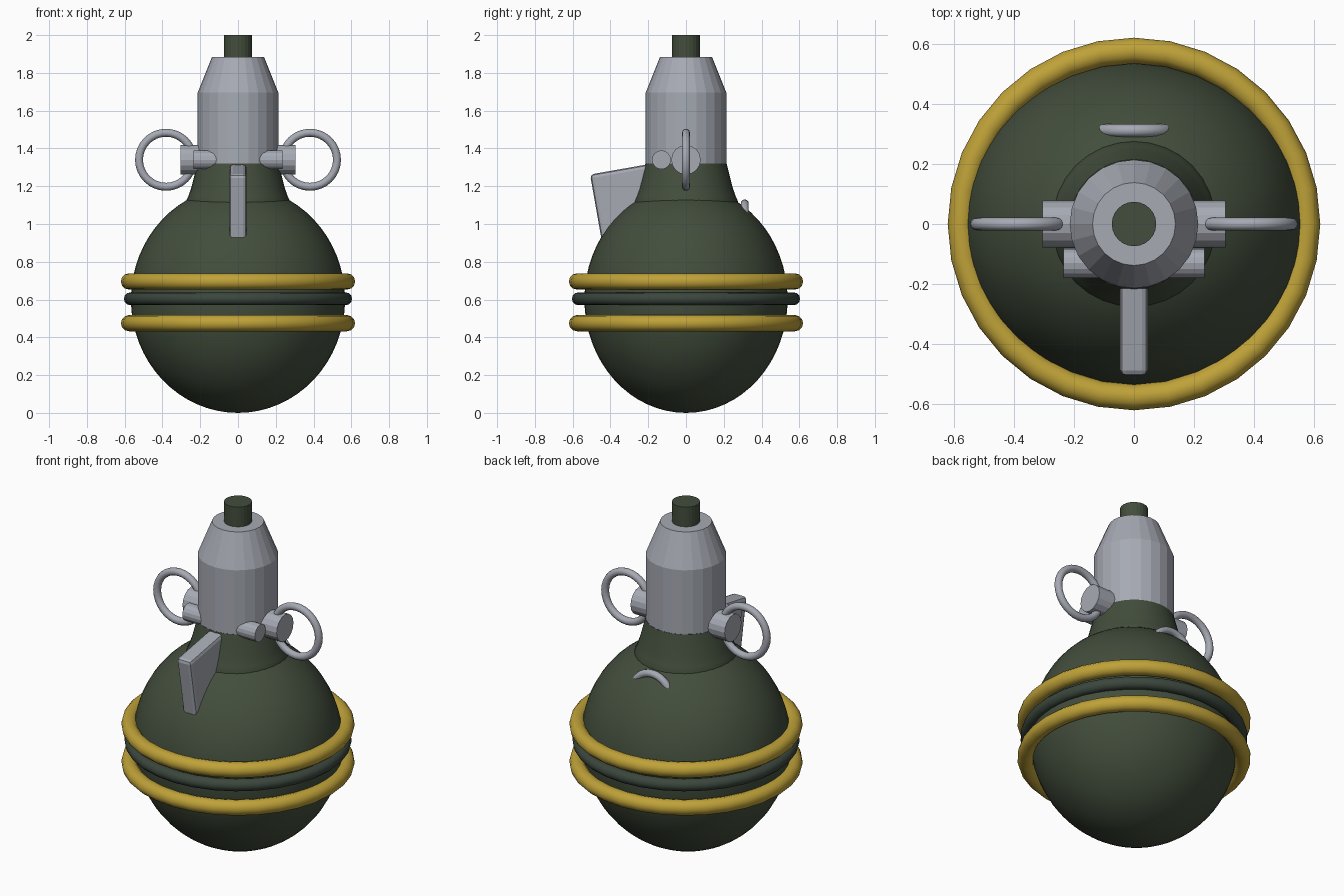
import bpy, math

if "Cube" in bpy.data.objects:
    bpy.data.objects.remove(bpy.data.objects["Cube"])


def material(name, rgb):
    m = bpy.data.materials.new(name)
    m.diffuse_color = (*rgb, 1)
    m.use_nodes = True
    m.node_tree.nodes["Principled BSDF"].inputs["Base Color"].default_value = m.diffuse_color
    return m


GREEN = material("olive green", (0.055, 0.075, 0.045))
DARK = material("dark green", (0.043, 0.062, 0.046))
YELLOW = material("yellow", (0.52, 0.36, 0.04))
GREY = material("grey metal", (0.38, 0.40, 0.45))


def finish(name, mat, smooth=True):
    o = bpy.context.object
    o.name = name
    o.data.materials.append(mat)
    if smooth:
        bpy.ops.object.shade_smooth_by_angle(angle=math.radians(35))
    return o


def lathe(name, profile, n, mat, smooth):
    """Closed solid of revolution about z from (radius, z) points."""
    verts, faces = [], []
    for r, z in profile:
        for i in range(n):
            a = 2 * math.pi * i / n
            verts.append((r * math.cos(a), r * math.sin(a), z))
    for k in range(len(profile) - 1):
        for i in range(n):
            j = (i + 1) % n
            faces.append((k * n + i, k * n + j, (k + 1) * n + j, (k + 1) * n + i))
    faces.append(tuple(reversed(range(n))))
    faces.append(tuple(range((len(profile) - 1) * n, len(profile) * n)))
    me = bpy.data.meshes.new(name)
    me.from_pydata(verts, [], faces)
    o = bpy.data.objects.new(name, me)
    bpy.context.collection.objects.link(o)
    bpy.ops.object.select_all(action='DESELECT')
    bpy.context.view_layer.objects.active = o
    o.select_set(True)
    return finish(name, mat, smooth)


def torus(name, loc, major, minor, mat, upright=False, seg=32):
    bpy.ops.mesh.primitive_torus_add(
        location=loc, major_radius=major, minor_radius=minor,
        major_segments=seg, minor_segments=12,
        rotation=(math.pi / 2 if upright else 0, 0, 0))
    return finish(name, mat)


def x_cylinder(name, x0, x1, y, z, r):
    bpy.ops.mesh.primitive_cylinder_add(
        vertices=16, radius=r, depth=abs(x1 - x0),
        location=((x0 + x1) / 2, y, z), rotation=(0, math.pi / 2, 0))
    return finish(name, GREY, False)


# Body, slightly narrower front to back
bpy.ops.mesh.primitive_uv_sphere_add(segments=48, ring_count=32, radius=1,
                                     location=(0, 0, 0.6))
bpy.context.object.scale = (0.567, 0.538, 0.6)
finish("body", GREEN)

# Bands around the middle
torus("upper_band", (0, 0, 0.696), 0.577, 0.043, YELLOW)
torus("lower_band", (0, 0, 0.475), 0.577, 0.043, YELLOW)
torus("middle_rib", (0, 0, 0.604), 0.570, 0.034, DARK)

# Neck, fuse housing and tip
lathe("neck", [(0.275, 1.05), (0.275, 1.12), (0.262, 1.15), (0.248, 1.19),
               (0.215, 1.32)], 32, GREEN, True)
lathe("fuse_housing", [(0.214, 1.32), (0.214, 1.695), (0.138, 1.885)],
      24, GREY, False)
lathe("tip", [(0.074, 1.87), (0.074, 2.0)], 24, GREEN, False)

# Side bosses with pull rings
for side, s in (("left", -1), ("right", 1)):
    x_cylinder(side + "_boss", s * 0.1, s * 0.305, 0, 1.34, 0.078)
    torus(side + "_pull_ring", (s * 0.381, 0, 1.34), 0.143, 0.021, GREY, True)

# Cross pin through the front of the housing
x_cylinder("cross_pin", -0.235, 0.235, -0.13, 1.34, 0.05)

# Tilted safety lever at the front
tilt, length, height = math.radians(10), 0.32, 0.40
c, s = math.cos(tilt), math.sin(tilt)
bpy.ops.mesh.primitive_cube_add(
    size=1, rotation=(tilt, 0, 0),
    location=(0, -0.508 + length / 2 * c + height / 2 * s,
              1.262 + length / 2 * s - height / 2 * c))
lever = bpy.context.object
lever.scale = (0.092, length, height)
bpy.ops.object.transform_apply(location=False, rotation=False, scale=True)
finish("safety_lever", GREY, False)
bevel = lever.modifiers.new("bevel", 'BEVEL')
bevel.width = 0.02
bevel.segments = 2

# Half-sunk loop on the back shoulder
torus("rear_loop", (0, 0.311, 0.989), 0.12, 0.021, GREY, True)
